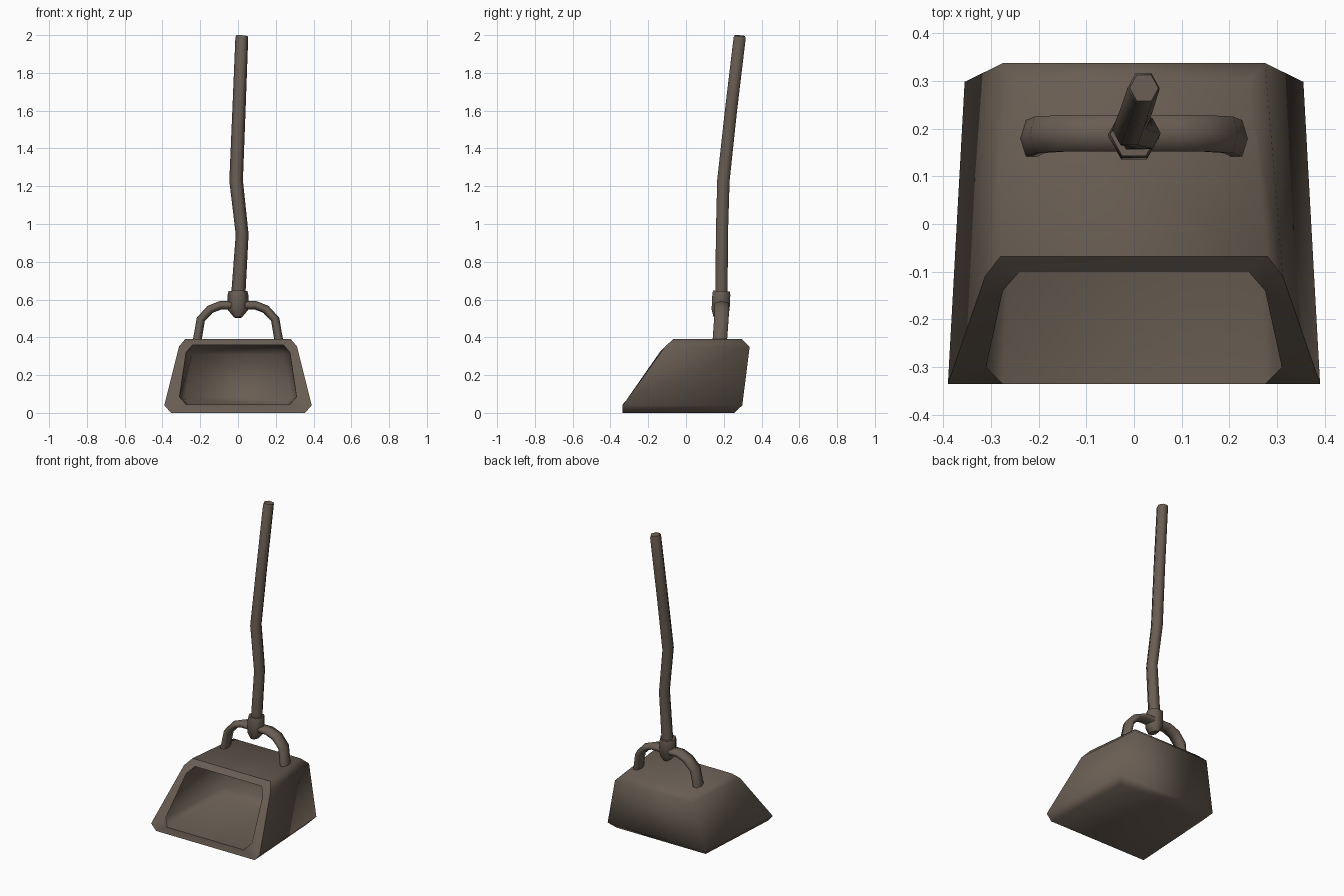
import bpy
import bmesh
from math import cos, sin, pi
from mathutils import Vector

cube = bpy.data.objects.get("Cube")
if cube:
    bpy.data.objects.remove(cube, do_unlink=True)

# One dull brown for everything
brown = bpy.data.materials.new("dull_brown")
brown.use_nodes = True
colour = (0.14, 0.11, 0.085, 1)
brown.diffuse_color = colour
shader = brown.node_tree.nodes["Principled BSDF"]
shader.inputs["Base Color"].default_value = colour
shader.inputs["Roughness"].default_value = 0.8


def finish(name, bm):
    bmesh.ops.recalc_face_normals(bm, faces=bm.faces)
    for face in bm.faces:
        face.smooth = True
    mesh = bpy.data.meshes.new(name)
    bm.to_mesh(mesh)
    bm.free()
    mesh.materials.append(brown)
    obj = bpy.data.objects.new(name, mesh)
    bpy.context.scene.collection.objects.link(obj)
    return obj


def skin(bm, rings):
    """Join successive rings of vertices with quads and cap both ends."""
    count = len(rings[0])
    for a, b in zip(rings, rings[1:]):
        for i in range(count):
            j = (i + 1) % count
            bm.faces.new((a[i], a[j], b[j], b[i]))


def mark_ring(bm, ring):
    for i, v in enumerate(ring):
        edge = bm.edges.get((v, ring[(i + 1) % len(ring)]))
        if edge:
            edge.smooth = False


def sweep(name, path, sizes, sides=6):
    """Sweep a polygon along a path; sizes are (in-plane, depth) radii."""
    bm = bmesh.new()
    pts = [Vector(p) for p in path]
    rings = []
    for i, p in enumerate(pts):
        before, after = pts[max(i - 1, 0)], pts[min(i + 1, len(pts) - 1)]
        t = (after - before).normalized()
        n = Vector((0, 1, 0)).cross(t).normalized()
        b = t.cross(n)
        rn, rb = sizes[i]
        angles = [2 * pi * k / sides for k in range(sides)]
        rings.append([bm.verts.new(p + n * rn * cos(a) + b * rb * sin(a))
                      for a in angles])
    skin(bm, rings)
    for end in (rings[0], rings[-1]):
        bm.faces.new(end)
        mark_ring(bm, end)
    return finish(name, bm)


# Scoop: mirrored half loops, running from the back inside wall out to the back
inner_back = [(0.25, 0.215, 0.04), (0.28, 0.255, 0.08),
              (0.24, 0.295, 0.31), (0.20, 0.255, 0.355)]
inner_rim = [(0.275, -0.335, 0.045), (0.31, -0.30, 0.085),
             (0.275, -0.14, 0.32), (0.24, -0.10, 0.36)]
outer_rim = [(0.355, -0.335, 0), (0.39, -0.335, 0.04),
             (0.312, -0.11, 0.352), (0.28, -0.068, 0.39)]
outer_back = [(0.32, 0.255, 0), (0.355, 0.298, 0.04),
              (0.275, 0.337, 0.35), (0.24, 0.297, 0.39)]
bm = bmesh.new()
loops = []
for half in (inner_back, inner_rim, outer_rim, outer_back):
    mirrored = [(-x, y, z) for x, y, z in reversed(half)]
    loops.append([bm.verts.new(p) for p in half + mirrored])
skin(bm, loops)
for loop in (loops[0], loops[-1]):
    # Lower bevel, main wall and upper bevel of the closed end
    for i in range(3):
        bm.faces.new((loop[i], loop[i + 1], loop[6 - i], loop[7 - i]))
mark_ring(bm, loops[1])
mark_ring(bm, loops[2])
finish("scoop", bm)

# Arched bail joining the scoop to the pole
half_arch = [(0.218, 0.178, 0.37), (0.197, 0.187, 0.495),
             (0.148, 0.19, 0.548), (0.092, 0.19, 0.57)]
arch = [(-x, y, z) for x, y, z in half_arch] + half_arch[::-1]
sweep("bail", arch, [(0.023, 0.044)] * len(arch))

# Six-sided ferrule with a tapered lower end
sweep("ferrule",
      [(0, 0.18, 0.505), (0, 0.183, 0.545), (0, 0.187, 0.625), (0, 0.188, 0.645)],
      [(0.02, 0.04), (0.054, 0.055), (0.055, 0.055), (0.05, 0.052)])

# Slightly crooked wooden pole
sweep("pole",
      [(0, 0.188, 0.6), (0.022, 0.19, 0.945), (-0.01, 0.198, 1.23),
       (0.005, 0.238, 1.6), (0.02, 0.284, 1.985), (0.021, 0.285, 1.997)],
      [(0.038, 0.037), (0.034, 0.037), (0.036, 0.038),
       (0.035, 0.037), (0.034, 0.037), (0.03, 0.032)])
